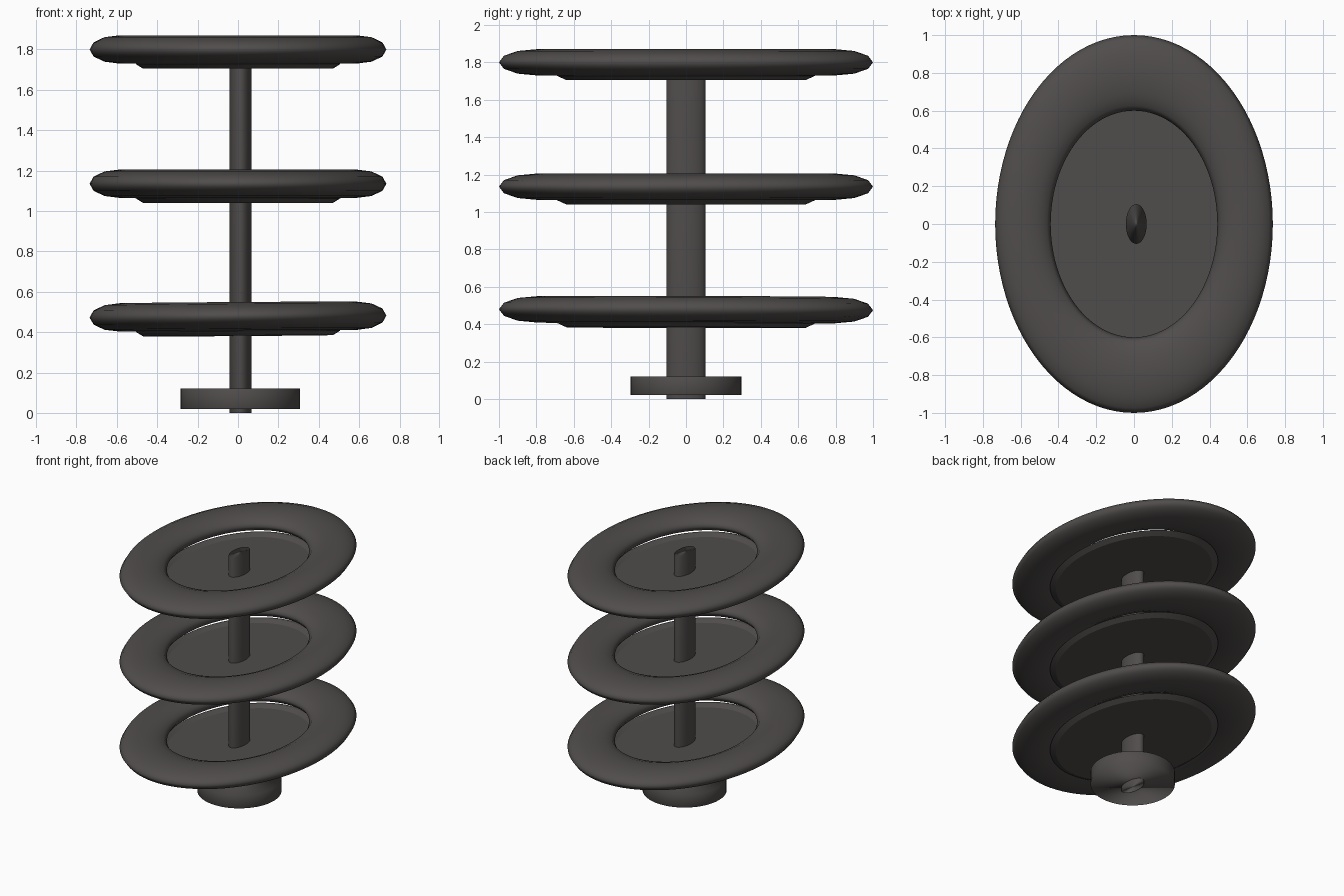
import bpy
import bmesh
import math

cube = bpy.data.objects.get("Cube")
if cube:
    bpy.data.objects.remove(cube)

WIDTH = 0.735      # tray width relative to its length
POLE_X = 0.012

grey = bpy.data.materials.new("dark warm grey")
grey.use_nodes = True
colour = (0.080, 0.074, 0.071, 1)
grey.diffuse_color = colour
grey.node_tree.nodes["Principled BSDF"].inputs["Base Color"].default_value = colour


def finish(name):
    obj = bpy.context.object
    obj.name = name
    obj.data.materials.append(grey)
    bpy.ops.object.shade_smooth()
    return obj


def cylinder(name, size, low, high):
    bpy.ops.mesh.primitive_cylinder_add(
        vertices=48, radius=1, depth=high - low, location=(POLE_X, 0, (low + high) / 2))
    bpy.context.object.scale = (size[0], size[1], 1)
    return finish(name)


def floor_plate(name, z, tilt):
    # thin dished plate: flat underside with a sloping lip up into the rim
    profile = [(0.0, -0.085), (0.62, -0.085), (0.66, -0.068), (0.68, -0.068),
               (0.69, -0.072), (0.64, -0.095), (0.0, -0.095)]
    bm = bmesh.new()
    verts = [bm.verts.new((r, 0, h)) for r, h in profile]
    edges = [bm.edges.new(pair) for pair in zip(verts, verts[1:])]
    bmesh.ops.spin(bm, geom=verts + edges, cent=(0, 0, 0), axis=(0, 0, 1),
                   angle=math.tau, steps=96)
    bmesh.ops.remove_doubles(bm, verts=bm.verts, dist=0.0001)
    bmesh.ops.recalc_face_normals(bm, faces=bm.faces)
    mesh = bpy.data.meshes.new(name)
    bm.to_mesh(mesh)
    bm.free()
    obj = bpy.data.objects.new(name, mesh)
    bpy.context.collection.objects.link(obj)
    bpy.ops.object.select_all(action="DESELECT")
    bpy.context.view_layer.objects.active = obj
    obj.select_set(True)
    obj.location.z = z
    obj.rotation_euler = tilt
    obj.scale = (WIDTH, 1, 1)
    finish(name)
    bpy.ops.object.shade_smooth_by_angle(angle=math.radians(20))


def tray(label, z, tilt):
    # rounded oval rim
    bpy.ops.mesh.primitive_torus_add(
        major_radius=0.8, minor_radius=0.2, major_segments=96, minor_segments=12,
        location=(0, 0, z), rotation=tilt)
    bpy.context.object.scale = (WIDTH, 1, 0.35)
    finish(label + "_tray_rim")
    floor_plate(label + "_tray_floor", z, tilt)


# Trays, the lowest leaning very slightly
tray("upper", 1.80, (0, 0, 0))
tray("middle", 1.135, (0, 0, 0))
tray("lower", 0.477, (math.radians(-0.15), math.radians(-0.4), 0))

# Oval pole and round foot
cylinder("centre_pole", (0.055, 0.105), 0.0, 1.865)
cylinder("round_foot", (0.296, 0.296), 0.02, 0.12)
